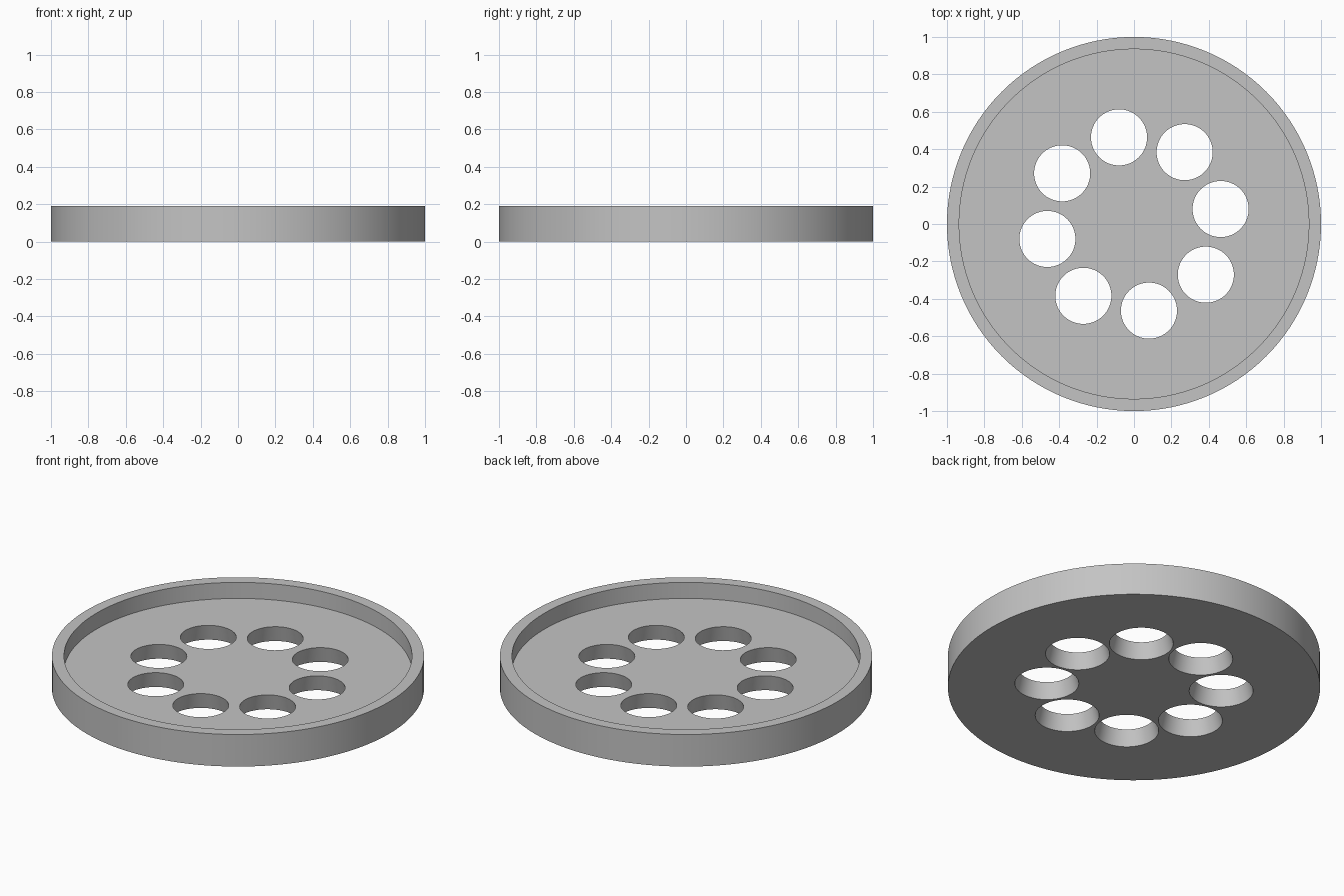
import bpy
import math

old = bpy.data.objects.get("Cube")
if old:
    bpy.data.objects.remove(old, do_unlink=True)

HEIGHT, FLOOR = 0.19, 0.095
OUTER, INNER = 1.0, 0.935
HOLES, RING, START = 8, 0.47, math.radians(9.8)
HOLE_BOTTOM, HOLE_TOP = 0.172, 0.15

grey = bpy.data.materials.new("plain_grey")
grey.use_nodes = True
colour = (0.55, 0.55, 0.55, 1)
grey.diffuse_color = colour
grey.node_tree.nodes["Principled BSDF"].inputs["Base Color"].default_value = colour


def frustum(name, r_low, r_high, z_low, z_high, x=0, y=0, sides=128):
    bpy.ops.mesh.primitive_cone_add(
        vertices=sides, radius1=r_low, radius2=r_high, depth=z_high - z_low,
        location=(x, y, (z_low + z_high) / 2))
    ob = bpy.context.object
    ob.name = name
    ob.data.materials.append(grey)
    return ob


def cut(target, cutter):
    mod = target.modifiers.new(cutter.name, "BOOLEAN")
    mod.operation = "DIFFERENCE"
    mod.solver = "EXACT"
    mod.object = cutter
    bpy.context.view_layer.objects.active = target
    bpy.ops.object.modifier_apply(modifier=mod.name)
    bpy.data.objects.remove(cutter, do_unlink=True)


# Shallow round tray with a raised rim
tray = frustum("round_tray", OUTER, OUTER, 0, HEIGHT)
cut(tray, frustum("recess_cutter", INNER, INNER, FLOOR, HEIGHT + 0.1))

# Ring of tapered holes, wider underneath; cutters overshoot both faces
slope = (HOLE_BOTTOM - HOLE_TOP) / FLOOR
over = 0.04
for i in range(HOLES):
    a = START + i * math.tau / HOLES
    cut(tray, frustum("hole_cutter", HOLE_BOTTOM + slope * over, HOLE_TOP - slope * over,
                      -over, FLOOR + over, RING * math.cos(a), RING * math.sin(a), 64))

# Smooth round walls with crisp rims
bpy.ops.object.select_all(action="DESELECT")
tray.select_set(True)
bpy.context.view_layer.objects.active = tray
bpy.ops.object.shade_smooth_by_angle(angle=math.radians(30))
